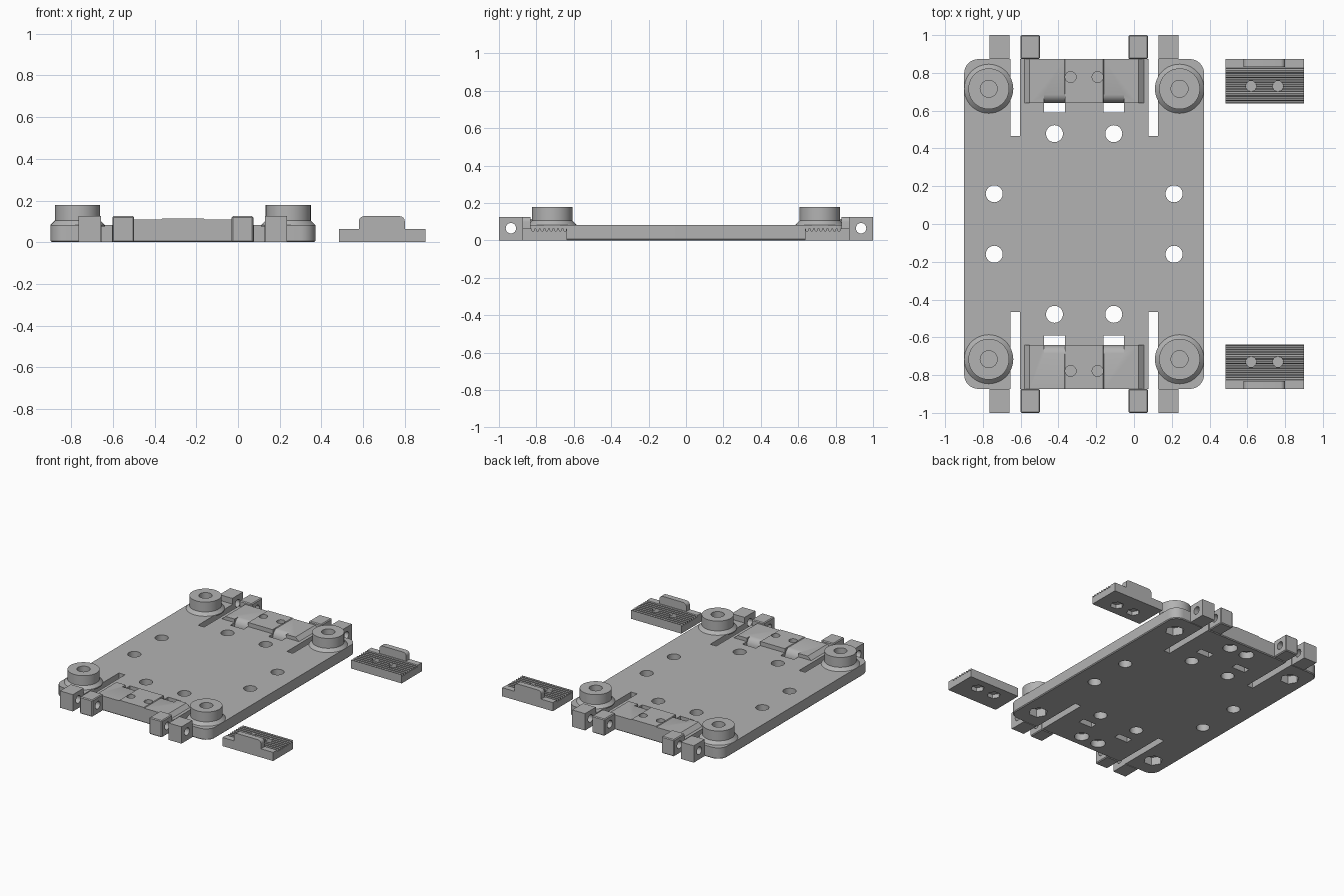
import bpy, bmesh, math
from mathutils import Vector

cube = bpy.data.objects.get("Cube")
if cube:
    bpy.data.objects.remove(cube, do_unlink=True)

GREY = (0.45, 0.45, 0.45, 1)
mat = bpy.data.materials.new("plain grey")
mat.use_nodes = True
mat.diffuse_color = GREY
mat.node_tree.nodes["Principled BSDF"].inputs["Base Color"].default_value = GREY

CX = -0.264       # centre line of the tray
TOP = 0.083       # tray thickness
EDGE = 0.873      # half length of the tray
SIDES = (1, -1)


def prism(bm, pts, axis, lo, hi):
    """Extrude a 2D outline along an axis; outline axes keep x, y, z order."""
    def place(p, d):
        c = list(p)
        c.insert("xyz".index(axis), d)
        return bm.verts.new(c)
    a = [place(p, lo) for p in pts]
    b = [place(p, hi) for p in pts]
    faces = [bm.faces.new(a[::-1]), bm.faces.new(b)]
    for i in range(len(a)):
        j = (i + 1) % len(a)
        faces.append(bm.faces.new((a[i], a[j], b[j], b[i])))
    bmesh.ops.recalc_face_normals(bm, faces=faces)
    return faces


def box(bm, x, y, z):
    rect = [(x[0], y[0]), (x[1], y[0]), (x[1], y[1]), (x[0], y[1])]
    return prism(bm, rect, "z", *z)


def ring(cx, cy, r, n=32):
    return [(cx + r * math.cos(math.tau * i / n), cy + r * math.sin(math.tau * i / n))
            for i in range(n)]


def rounded(x, y, r, n=8):
    pts = []
    corners = ((x - r, y - r), (r - x, y - r), (r - x, r - y), (x - r, r - y))
    for k, (px, py) in enumerate(corners):
        for i in range(n + 1):
            a = math.pi / 2 * (k + i / n)
            pts.append((px + r * math.cos(a), py + r * math.sin(a)))
    return pts


def chamfer(bm, width, test=lambda e: True):
    edges = [e for e in bm.edges if test(e)]
    bmesh.ops.bevel(bm, geom=edges, offset=width, segments=1, affect='EDGES')


def finish(name, bm, cutter=None):
    mesh = bpy.data.meshes.new(name)
    bm.to_mesh(mesh)
    bm.free()
    mesh.materials.append(mat)
    ob = bpy.data.objects.new(name, mesh)
    bpy.context.scene.collection.objects.link(ob)
    bpy.ops.object.select_all(action='DESELECT')
    ob.select_set(True)
    bpy.context.view_layer.objects.active = ob
    if cutter:
        mod = ob.modifiers.new("cut", 'BOOLEAN')
        mod.operation = 'DIFFERENCE'
        mod.solver = 'EXACT'
        mod.object = cutter
        bpy.ops.object.modifier_apply(modifier=mod.name)
    bpy.ops.object.shade_smooth_by_angle(angle=math.radians(30))
    return ob


def make_cutter(name, bm):
    ob = finish(name, bm)
    ob.hide_render = True
    ob.display_type = 'WIRE'
    return ob


# Everything cut out of the tray and its raised pads
bm = bmesh.new()
for sy in SIDES:
    for sx in SIDES:
        def span(a, b):
            return sorted((CX + sx * a, CX + sx * b))
        # long flex slots
        box(bm, span(0.34, 0.39), sorted((sy * 0.465, sy * 0.95)), (-0.1, 0.3))
        # through holes
        prism(bm, ring(CX + sx * 0.157, sy * 0.478, 0.045), "z", -0.1, 0.3)
        prism(bm, ring(CX + sx * 0.476, sy * 0.16, 0.045), "z", -0.1, 0.3)
        # screw holes with round recesses below
        prism(bm, ring(CX + sx * 0.0715, sy * 0.778, 0.029), "z", 0.062, 0.3)
        prism(bm, ring(CX + sx * 0.0715, sy * 0.778, 0.05), "z", -0.1, 0.05)
        # hexagonal nut pockets below the bosses
        prism(bm, ring(CX + sx * 0.505, sy * 0.716, 0.065, 6), "z", -0.1, 0.06)
        # strap windows with a rolled lip
        lip = [(0.59, -0.1), (0.64, -0.1), (0.64, 0.06), (0.646, 0.08), (0.656, 0.095),
               (0.67, 0.105), (0.688, 0.11), (0.688, 0.2), (0.59, 0.2)]
        prism(bm, [(sy * y, z) for y, z in lip], "x", *span(0.102, 0.212))
tray_cutter = make_cutter("tray_cutter", bm)

# Tray plate with rounded corners and a fine chamfer underneath
bm = bmesh.new()
prism(bm, [(CX + x, y) for x, y in rounded(0.635, EDGE, 0.075)], "z", 0, TOP)
chamfer(bm, 0.006, lambda e: all(v.co.z < 0.001 for v in e.verts))
finish("tray_plate", bm, tray_cutter)

# Raised pads between the slots
for sy, end in zip(SIDES, ("back", "front")):
    bm = bmesh.new()
    half = [(0.317, 0.07), (0.317, TOP), (0.288, 0.109), (0.104, 0.109), (0.1, 0.114)]
    outline = [(CX + x, z) for x, z in half] + [(CX - x, z) for x, z in half[::-1]]
    prism(bm, outline, "y", *sorted((sy * 0.64, sy * EDGE)))
    finish(end + "_raised_pad", bm, tray_cutter)

# Hinge lugs with a pin hole, in pairs beside each slot
bm = bmesh.new()
for sy in SIDES:
    prism(bm, ring(sy * 0.936, 0.065, 0.028, 24), "x", -2, 2)
pin_cutter = make_cutter("pin_cutter", bm)
for sy, end in zip(SIDES, ("back", "front")):
    for sx, side in zip(SIDES, ("left", "right")):
        for kind, a, b, bevel in (("outer", 0.394, 0.5, 0), ("inner", 0.234, 0.338, 0.006)):
            bm = bmesh.new()
            box(bm, sorted((CX + sx * a, CX + sx * b)), sorted((sy * EDGE, sy)), (0, 0.125))
            if bevel:
                chamfer(bm, bevel)
            finish(f"{end}_{side}_{kind}_lug", bm, pin_cutter)

# Corner bosses: flared foot, cylinder and blind screw hole
for sy, end in zip(SIDES, ("back", "front")):
    for sx, side in zip(SIDES, ("left", "right")):
        bm = bmesh.new()
        profile = [(0, 0.086), (0.045, 0.086), (0.045, 0.178), (0.108, 0.178),
                   (0.108, 0.105), (0.13, TOP), (0.13, 0.075), (0, 0.075)]
        vs = [bm.verts.new((r, 0, z)) for r, z in profile]
        es = [bm.edges.new(pair) for pair in zip(vs, vs[1:])]
        bmesh.ops.spin(bm, geom=vs + es, cent=(0, 0, 0), axis=(0, 0, 1),
                       angle=math.tau, steps=48)
        bmesh.ops.remove_doubles(bm, verts=bm.verts, dist=0.0001)
        bmesh.ops.recalc_face_normals(bm, faces=bm.faces)
        bmesh.ops.translate(bm, verts=bm.verts, vec=Vector((CX + sx * 0.505, sy * 0.716, 0)))
        finish(f"{end}_{side}_boss", bm)

# Loose clamps: toothed base, nut pockets and a rounded finger tab
bm = bmesh.new()
for sy in SIDES:
    for x in (0.62, 0.762):
        prism(bm, ring(x, sy * 0.73, 0.028), "z", 0.036, 0.3)
        prism(bm, ring(x, sy * 0.73, 0.046, 6), "z", -0.1, 0.03)
clamp_cutter = make_cutter("clamp_cutter", bm)
TEETH = 8
for sy, end in zip(SIDES, ("back", "front")):
    bm = bmesh.new()
    outline = [(EDGE, 0), (EDGE, 0.064), (0.832, 0.064)]
    pitch = (0.832 - 0.637) / TEETH
    for i in range(TEETH):
        y = 0.832 - i * pitch
        for part, z in ((0.25, 0.064), (0.4, 0.05), (0.75, 0.05), (0.9, 0.064)):
            outline.append((y - part * pitch, z))
    outline += [(0.637, 0.064), (0.637, 0)]
    prism(bm, [(sy * y, z) for y, z in outline], "x", 0.484, 0.9)
    finish(end + "_clamp_base", bm, clamp_cutter)

    bm = bmesh.new()
    tab = [(0.58, 0.05), (0.8, 0.05)]
    for cx, start in ((0.775, 0), (0.605, 90)):
        for i in range(7):
            a = math.radians(start + i * 15)
            tab.append((cx + 0.025 * math.cos(a), 0.1 + 0.025 * math.sin(a)))
    prism(bm, tab, "y", *sorted((sy * 0.832, sy * EDGE)))
    finish(end + "_clamp_tab", bm)

# The cutters are no longer needed
for helper in (tray_cutter, pin_cutter, clamp_cutter):
    bpy.data.objects.remove(helper, do_unlink=True)
